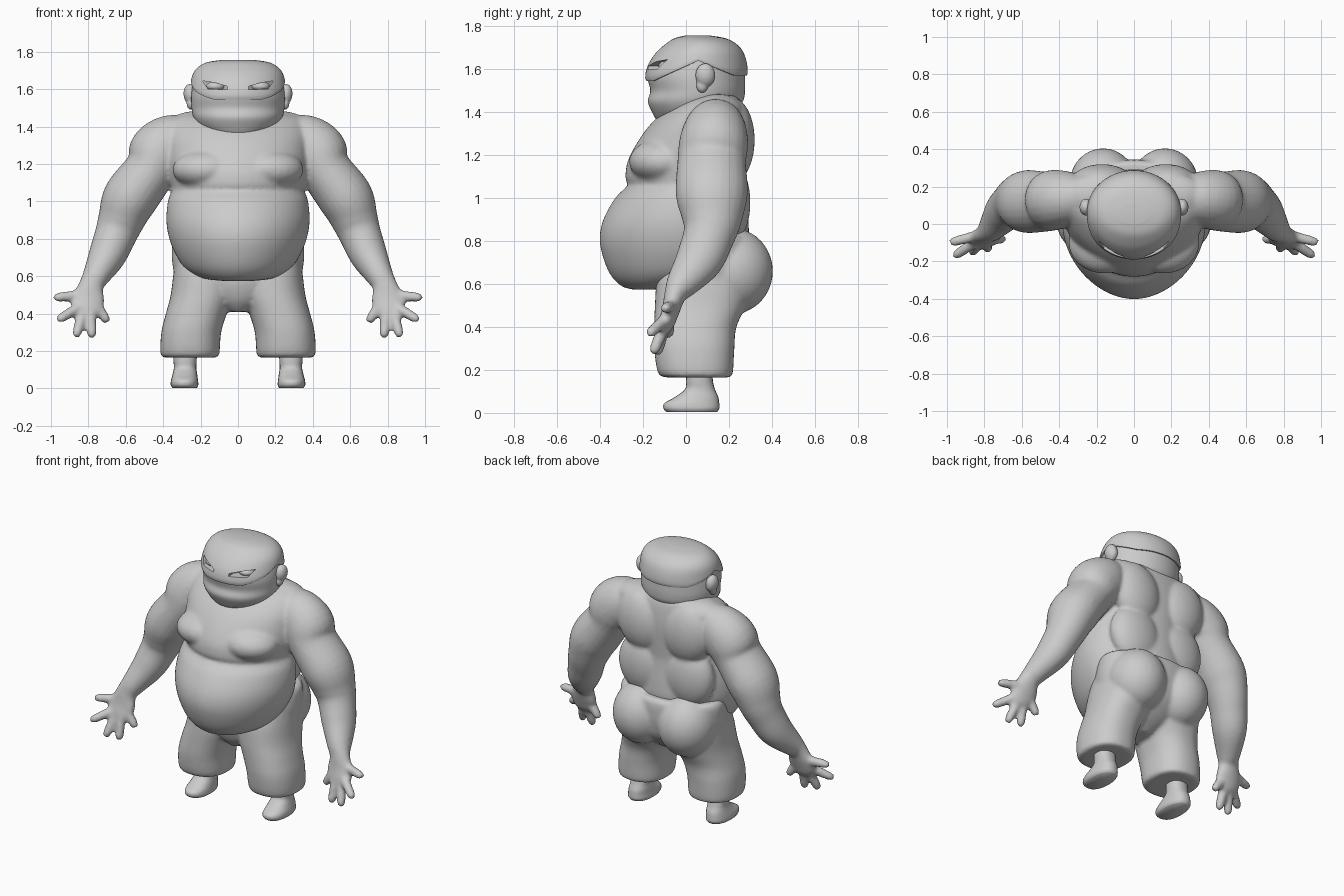
import bpy, bmesh, math
from mathutils import Vector, Matrix

if "Cube" in bpy.data.objects:
    bpy.data.objects.remove(bpy.data.objects["Cube"])

clay = bpy.data.materials.new("light_grey")
clay.diffuse_color = (0.6, 0.6, 0.6, 1)
clay.use_nodes = True
clay.node_tree.nodes["Principled BSDF"].inputs["Base Color"].default_value = clay.diffuse_color


def spline(rows, n=5):
    """Catmull-Rom interpolation of parameter rows."""
    out = []
    for i in range(len(rows) - 1):
        p = [rows[max(0, min(len(rows) - 1, i + k))] for k in (-1, 0, 1, 2)]
        for s in range(n):
            t = s / n
            out.append([0.5 * (2 * b + (c - a) * t + (2 * a - 5 * b + 4 * c - d) * t * t
                               + (3 * b - a - 3 * c + d) * t ** 3) for a, b, c, d in zip(*p)])
    return out + [list(rows[-1])]


def skin(bm, rings, cap_start=True, cap_end=True):
    vs = [[bm.verts.new(p) for p in r] for r in rings]
    n = len(vs[0])
    for a, b in zip(vs, vs[1:]):
        for i in range(n):
            j = (i + 1) % n
            bm.faces.new((a[i], a[j], b[j], b[i]))
    for flag, ring in ((cap_start, vs[0]), (cap_end, vs[-1])):
        if flag:
            c = bm.verts.new(sum((v.co for v in ring), Vector()) / n)
            for i in range(n):
                bm.faces.new((ring[i], ring[(i + 1) % n], c))


def oval(row, ang, f=0.55, grow=0.0, power=2.0):
    """Point on a level section: z, x centre, half width, front y, back y."""
    z, cx, hw, yf, yb = row
    c, s = math.cos(ang), math.sin(ang)
    yc = yf + f * (yb - yf)
    e = 2 / power
    x = math.copysign(abs(c) ** e, c) * (hw + grow)
    y = math.copysign(abs(s) ** e, s) * ((yc - yf if s < 0 else yb - yc) + grow)
    return Vector((cx + x, yc + y, z))


def angles(n):
    return [2 * math.pi * i / n for i in range(n)]


def stack(bm, rows, n=48, f=0.55, power=2.0, cap_end=True):
    skin(bm, [[oval(r, a, f, 0, power) for a in angles(n)] for r in spline(rows)], True, cap_end)


def limb(bm, rows, side, n=24, steps=5):
    """Tube along a path of x, y, z, radius across, radius in depth."""
    pts = spline(rows, steps)
    rings = []
    for i, (x, y, z, ru, rv) in enumerate(pts):
        a, b = pts[max(0, i - 1)], pts[min(len(pts) - 1, i + 1)]
        t = Vector([b[k] - a[k] for k in range(3)]).normalized()
        u = Vector((0, 1, 0)).cross(t).normalized()
        v = t.cross(u)
        ring = [Vector((x, y, z)) + u * ru * math.cos(q) + v * rv * math.sin(q) for q in angles(n)]
        rings.append([Vector((p.x * side, p.y, p.z)) for p in ring])
    skin(bm, rings)


def blob(bm, centre, radii, tilt=0.0):
    m = Matrix.Translation(centre) @ Matrix.Rotation(tilt, 4, 'Y') @ Matrix.Diagonal((*radii, 1))
    bmesh.ops.create_uvsphere(bm, u_segments=32, v_segments=20, radius=1, matrix=m)


def finish(name, bm, voxel=0.0, relax=4):
    bmesh.ops.recalc_face_normals(bm, faces=bm.faces)
    me = bpy.data.meshes.new(name)
    bm.to_mesh(me)
    bm.free()
    me.materials.append(clay)
    for p in me.polygons:
        p.use_smooth = True
    ob = bpy.data.objects.new(name, me)
    bpy.context.collection.objects.link(ob)
    if voxel:
        r = ob.modifiers.new("fuse", 'REMESH')
        r.mode, r.voxel_size, r.use_smooth_shade = 'VOXEL', voxel, True
        s = ob.modifiers.new("relax", 'SMOOTH')
        s.factor, s.iterations = 0.5, relax
    return ob


# Body: torso with belly, chest, back, arms and hands
bm = bmesh.new()
stack(bm, [(.575, 0, .08, -.25, -.12), (.59, 0, .19, -.30, .02), (.64, 0, .28, -.35, .18),
           (.72, 0, .335, -.385, .25), (.81, 0, .37, -.402, .29), (.90, 0, .383, -.385, .29),
           (1.0, 0, .375, -.33, .28), (1.06, 0, .355, -.272, .275), (1.09, 0, .355, -.282, .275),
           (1.17, 0, .37, -.272, .28), (1.27, 0, .38, -.22, .285), (1.36, 0, .38, -.15, .28),
           (1.44, 0, .35, -.05, .265), (1.48, 0, .26, .04, .24)], 64, 0.57, 1.9)
arm = [(.25, .15, 1.33, .10, .10), (.33, .14, 1.32, .15, .14), (.42, .13, 1.26, .165, .16),
       (.465, .12, 1.17, .14, .16), (.575, .12, 1.02, .147, .168), (.625, .12, .90, .125, .14),
       (.655, .105, .82, .112, .12), (.70, .06, .71, .10, .11), (.76, -.02, .60, .072, .075),
       (.785, -.05, .55, .066, .052), (.80, -.07, .48, .088, .042), (.81, -.09, .42, .082, .038),
       (.815, -.10, .39, .06, .03)]
fingers = [((.83, -.06, .50), (.985, -.10, .485)), ((.84, -.09, .44), (.965, -.175, .365)),
           ((.83, -.10, .41), (.867, -.155, .275)), ((.79, -.10, .41), (.78, -.135, .27)),
           ((.76, -.08, .45), (.697, -.08, .355))]
for side in (-1, 1):
    limb(bm, arm, side)
    for a, b in fingers:
        a, b = Vector(a), Vector(b)
        rows = [(*a.lerp(b, t), r, r) for t, r in ((0, .03), (.5, .028), (.85, .025), (1, .014))]
        limb(bm, rows, side, 12, 3)
    blob(bm, (.17 * side, .215, 1.27), (.17, .105, .20), .25 * side)   # shoulder blade
    blob(bm, (.16 * side, .20, .98), (.18, .10, .20))                  # lower back
    blob(bm, (.21 * side, .15, 1.40), (.17, .12, .085))                # neck muscle
    blob(bm, (.16 * side, -.10, 1.17), (.19, .165, .11))               # chest
finish("body", bm, 0.0125)

# Shorts: pelvis, seat and two wide legs
bm = bmesh.new()
stack(bm, [(.41, 0, .06, -.06, .12), (.47, 0, .19, -.11, .22), (.56, 0, .32, -.14, .31),
           (.66, 0, .35, -.14, .34), (.75, 0, .355, -.12, .345), (.80, 0, .35, -.10, .34),
           (.825, 0, .335, -.08, .325)], 48)
for side in (-1, 1):
    leg = [(.165, .255, .135, -.09, .20), (.185, .257, .157, -.13, .218), (.30, .25, .16, -.148, .225),
           (.40, .223, .163, -.148, .235), (.50, .19, .17, -.145, .28), (.62, .172, .173, -.135, .32),
           (.72, .16, .17, -.10, .31)]
    stack(bm, [(z, x * side, w, a, b) for z, x, w, a, b in leg], 40, 0.5, 2.3)
    blob(bm, (.165 * side, .215, .66), (.18, .19, .20))
finish("shorts", bm, 0.0125, 3)

# Feet: ankle and sole
for side, name in ((-1, "right_foot"), (1, "left_foot")):
    bm = bmesh.new()
    foot = [(.004, .285, .066, -.09, .145), (.02, .286, .074, -.105, .155), (.045, .286, .072, -.10, .155),
            (.075, .284, .066, -.05, .15), (.11, .283, .060, -.005, .135), (.15, .283, .062, .0, .125),
            (.20, .283, .064, .0, .125)]
    stack(bm, [(z, x * side, w, a, b) for z, x, w, a, b in foot], 24, 0.5, 2.3)
    finish(name, bm)

# Head: one profile gives both the face and the mask
head = spline([(1.335, 0, .07, -.11, .0), (1.36, 0, .14, -.135, .12), (1.40, 0, .205, -.158, .22),
               (1.45, 0, .238, -.178, .265), (1.50, 0, .248, -.166, .275), (1.56, 0, .25, -.178, .275),
               (1.62, 0, .243, -.165, .273), (1.68, 0, .23, -.125, .255), (1.72, 0, .20, -.08, .22),
               (1.745, 0, .15, -.04, .17), (1.757, 0, .07, .01, .10)], 6)


def head_point(z, ang, grow=0.0):
    z = max(head[0][0], min(head[-1][0] - 1e-5, z))
    for a, b in zip(head, head[1:]):
        if a[0] <= z < b[0]:
            t = (z - a[0]) / (b[0] - a[0])
            return oval([p + (q - p) * t for p, q in zip(a, b)], ang, .5, grow)


def mask_edge(ang):
    s = math.sin(ang)
    return 1.64 - .095 * min(1, -1.15 * s) if s < 0 else 1.64 - .07 * min(1, 1.3 * s)


bm = bmesh.new()
N = 72
skin(bm, [[head_point(1.335 + (mask_edge(a) + .015 - 1.335) * i / 20, a) for a in angles(N)]
          for i in range(21)], True, False)
finish("face", bm)

bm = bmesh.new()
rings = [[head_point(mask_edge(a), a, -.03) for a in angles(N)],
         [head_point(mask_edge(a), a, .008) for a in angles(N)]]
for i in range(1, 25):
    rings.append([head_point(mask_edge(a) + (1.757 - mask_edge(a)) * math.sin(i / 24 * math.pi / 2),
                             a, .012) for a in angles(N)])
skin(bm, rings)
mask = finish("mask", bm)

# Slanted eye openings cut in the mask, with eyes inside
bm = bmesh.new()
for side in (-1, 1):
    outline = [(.055, 1.598), (.16, 1.602), (.19, 1.645), (.12, 1.634), (.055, 1.615)]
    front = [Vector((x * side, -.30, z)) for x, z in outline]
    back = [Vector((x * side, -.118 + .9 * max(0, x - .06), z)) for x, z in outline]
    skin(bm, [front, back])
cutter = finish("eye_cutter", bm)
cutter.hide_render = True
cutter.hide_set(True)
cut = mask.modifiers.new("eyes", 'BOOLEAN')
cut.object, cut.operation, cut.solver = cutter, 'DIFFERENCE', 'EXACT'
bpy.context.view_layer.objects.active = mask
bpy.ops.object.select_all(action='DESELECT')
mask.select_set(True)
bpy.ops.object.modifier_apply(modifier="eyes")
bpy.ops.object.shade_smooth_by_angle(angle=math.radians(35))

for side, name in ((-1, "right"), (1, "left")):
    bm = bmesh.new()
    blob(bm, (.12 * side, -.078, 1.615), (.05, .05, .028))
    finish(name + "_eye", bm)
    # Ear: upper shell and lobe
    bm = bmesh.new()
    blob(bm, (.255 * side, .09, 1.572), (.036, .046, .056), .1 * side)
    blob(bm, (.25 * side, .075, 1.525), (.025, .028, .035))
    finish(name + "_ear", bm, 0.006, 3)
